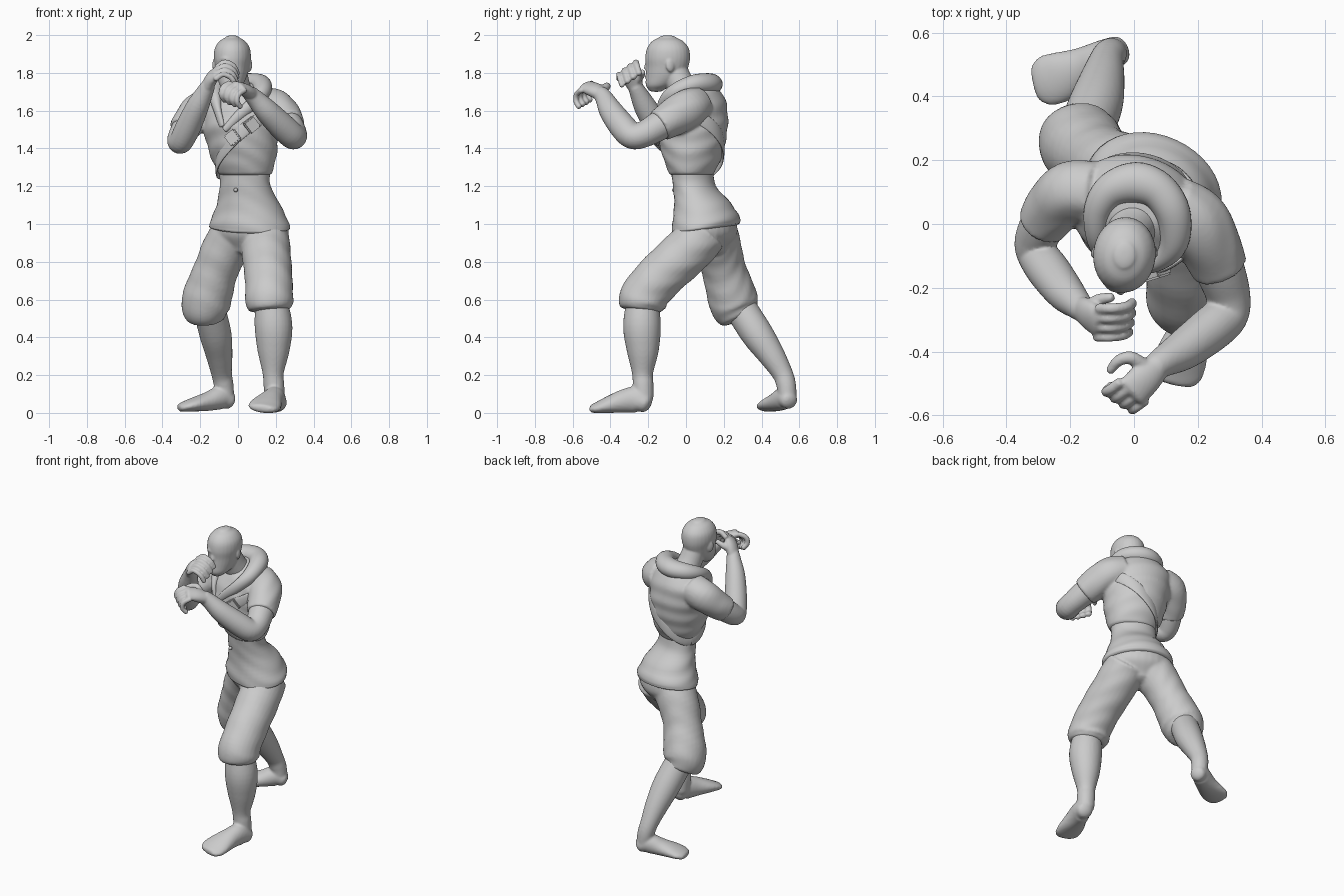
import bpy, bmesh
from math import sin, cos, pi, radians
from mathutils import Vector, Matrix


def spline(pts, n=5):
    """Catmull-Rom through (x, y, z, radius a, radius b)."""
    p = [Vector(q if len(q) == 5 else (*q, q[3])) for q in pts]
    p = [2 * p[0] - p[1]] + p + [2 * p[-1] - p[-2]]
    out = []
    for a, b, c, d in zip(p, p[1:], p[2:], p[3:]):
        for k in range(n):
            t = k / n
            out.append(0.5 * (2 * b + (c - a) * t + (2 * a - 5 * b + 4 * c - d) * t * t
                              + (3 * b - a - 3 * c + d) * t ** 3))
    return out + [p[-2]]


def loft(bm, pts, ref=(1, 0, 0), yaw=None, cap=0.6, fold=0, seg=28):
    """Capped elliptical tube; yaw keeps the rings horizontal."""
    s = spline(pts)
    pos = [Vector(q[:3]) for q in s]
    rings = []
    for i, q in enumerate(s):
        if yaw is None:
            t = (pos[min(i + 1, len(s) - 1)] - pos[max(i - 1, 0)]).normalized()
            r = Vector(ref)
            a = (r - t * r.dot(t)).normalized()
        else:
            t, a = Vector((0, 0, 1)), Vector((cos(radians(yaw)), sin(radians(yaw)), 0))
        rings.append((pos[i], a, t.cross(a), t, q[3], q[4]))

    def ends(ring, sign):
        c, a, b, t, ra, rb = ring
        return [(c + t * sign * cap * min(ra, rb) * sin(k), a, b, t, ra * cos(k), rb * cos(k))
                for k in (0.4, 0.8, 1.1, 1.4)]
    rings = ends(rings[0], -1)[::-1] + rings + ends(rings[-1], 1)
    rows = []
    for c, a, b, t, ra, rb in rings:
        row = []
        for j in range(seg):
            th = 2 * pi * j / seg
            f = 1 + fold * sin(62 * c.z + 3 * sin(th + 0.6) + 2 * cos(2 * th))
            row.append(bm.verts.new(c + a * ra * f * cos(th) + b * rb * f * sin(th)))
        rows.append(row)
    for r0, r1 in zip(rows, rows[1:]):
        for j in range(seg):
            k = (j + 1) % seg
            bm.faces.new((r0[j], r0[k], r1[k], r1[j]))
    bm.faces.new(rows[0][::-1])
    bm.faces.new(rows[-1])


def ball(bm, loc, size, yaw=0):
    m = Matrix.Translation(loc) @ Matrix.Rotation(radians(yaw), 4, 'Z') @ Matrix.Diagonal((*size, 1))
    bmesh.ops.create_uvsphere(bm, u_segments=20, v_segments=12, radius=1, matrix=m)


def finish(bm, name, voxel=0, smooth=4, shade=True):
    """Make the object; a voxel size melts its overlapping pieces together."""
    bmesh.ops.recalc_face_normals(bm, faces=bm.faces)
    for f in bm.faces:
        f.smooth = shade
    me = bpy.data.meshes.new(name)
    bm.to_mesh(me)
    bm.free()
    ob = bpy.data.objects.new(name, me)
    bpy.context.collection.objects.link(ob)
    if voxel:
        r = ob.modifiers.new("fuse", 'REMESH')
        r.mode, r.voxel_size, r.use_smooth_shade = 'VOXEL', voxel, True
        sm = ob.modifiers.new("soften", 'SMOOTH')
        sm.factor, sm.iterations = 0.5, smooth
    return ob


# head and neck
bm = bmesh.new()
loft(bm, [(-.04, -.158, 1.71, .035, .04), (-.036, -.14, 1.735, .06, .073),
          (-.033, -.113, 1.78, .079, .1), (-.03, -.1, 1.83, .089, .112),
          (-.03, -.097, 1.88, .098, .119), (-.03, -.096, 1.93, .093, .111),
          (-.03, -.097, 1.967, .069, .083), (-.03, -.098, 1.988, .036, .044)], yaw=-6, cap=.3)
loft(bm, [(.01, .03, 1.64, .085), (-.01, -.025, 1.73, .074), (-.025, -.065, 1.82, .07)])
loft(bm, [(-.04, -.201, 1.872, .009), (-.041, -.206, 1.845, .012), (-.042, -.208, 1.825, .016)])  # nose
loft(bm, [(-.105, -.16, 1.868, .01), (-.07, -.198, 1.876, .013), (-.04, -.205, 1.868, .01),
          (-.005, -.195, 1.876, .013), (.035, -.155, 1.868, .01)], ref=(0, 0, 1))  # brow
loft(bm, [(-.07, -.192, 1.778, .006), (-.04, -.207, 1.781, .011), (-.01, -.189, 1.778, .006)], ref=(0, 0, 1))  # lips
for x, w in ((.061, 20), (-.12, -30)):
    ball(bm, (x, -.083, 1.842), (.012, .024, .038), w)
finish(bm, "head", .006, 3)

# shirt below the jacket, its hem rising towards the back
bm = bmesh.new()
loft(bm, [(.062, .107, .955, .221, .17), (.06, .107, 1.0, .213, .172), (.056, .092, 1.1, .174, .15),
          (.038, .045, 1.2, .14, .108), (.036, .03, 1.3, .14, .105)], yaw=-25, cap=.1, fold=.01, seg=40)
ball(bm, (-.012, -.063, 1.18), (.011, .011, .011))
for v in bm.verts:
    v.co.z += min(max(0, 1.08 - v.co.z) / .12, 1) * .05 * (v.co.y + .07) / .36
finish(bm, "shirt")

# jacket: torso with short sleeves
torso = [(.038, .03, 1.265, .144, .114), (.03, .033, 1.35, .176, .15), (.02, .033, 1.45, .194, .177),
         (.01, .035, 1.55, .205, .185), (.01, .048, 1.65, .2, .157), (.01, .057, 1.71, .14, .117),
         (.01, .055, 1.74, .09, .08)]
bm = bmesh.new()
loft(bm, torso, yaw=-22, cap=.12, fold=.016, seg=48)
loft(bm, [(.12, .06, 1.635, .095), (.19, .01, 1.61, .105), (.235, -.06, 1.57, .1), (.27, -.14, 1.522, .087)],
     ref=(0, 0, 1), cap=.1, fold=.018)
loft(bm, [(-.12, .1, 1.63, .095), (-.2, .1, 1.6, .098), (-.25, .055, 1.55, .09), (-.29, .0, 1.495, .079)],
     ref=(0, 0, 1), cap=.1, fold=.018)
finish(bm, "jacket", .009, 5)

# hood lying round the neck, running down to the lapels
bm = bmesh.new()
loft(bm, [(-.07, -.137, 1.5, .016, .01), (.0, -.14, 1.57, .026, .018), (.075, -.12, 1.635, .036, .028),
          (.125, -.06, 1.695, .045, .045), (.122, .035, 1.738, .05, .055), (.075, .105, 1.743, .055, .06),
          (.005, .13, 1.74, .055, .064), (-.07, .107, 1.732, .05, .055), (-.112, .045, 1.71, .042, .045),
          (-.118, -.04, 1.665, .035, .033), (-.105, -.1, 1.59, .025, .018),
          (-.085, -.125, 1.52, .016, .01)], ref=(0, 0, 1))
finish(bm, "hood")


def on_torso(deg, z, lift=0):
    """Point on the jacket surface and its outward direction."""
    q = min(spline(torso, 12), key=lambda v: abs(v[2] - z))
    th, w = radians(deg), radians(-22)
    x, y = (q[3] + lift) * cos(th), (q[4] + lift) * sin(th)
    d = Vector((x * cos(w) - y * sin(w), x * sin(w) + y * cos(w), 0))
    return Vector((q[0], q[1], z)) + d, d.normalized()


# diagonal chest strap and its two pouches
bm = bmesh.new()
loft(bm, [(*on_torso(d, 1.43 + .16 * cos(radians(d)))[0], .034, .008) for d in range(-180, 181, 20)],
     ref=(0, 0, 1))
finish(bm, "chest_strap")
for i, d in enumerate((-83, -53)):
    p, out = on_torso(d, 1.44 + .14 * cos(radians(d)), .004)
    bm = bmesh.new()
    rot = out.to_track_quat('Z', 'Y').to_matrix().to_4x4() @ Matrix.Rotation(radians(38), 4, 'Z')
    bmesh.ops.create_cube(bm, size=1, matrix=Matrix.Translation(p) @ rot @ Matrix.Diagonal((.068, .07, .035, 1)))
    bmesh.ops.bevel(bm, geom=bm.edges[:], offset=.006, segments=2, affect='EDGES')
    finish(bm, f"pouch_{i + 1}", shade=False)

# cropped trousers
bm = bmesh.new()
loft(bm, [(.055, .11, .87, .12, .1), (.06, .11, .94, .2, .15), (.06, .105, 1.02, .195, .155)], yaw=-25, cap=.4)
loft(bm, [(.14, .1, .96, .128), (.148, .01, .86, .13), (.16, -.12, .74, .127), (.165, -.205, .645, .126),
          (.166, -.232, .585, .128), (.168, -.238, .548, .112)], cap=.1, fold=.012)
loft(bm, [(.0, .14, .97, .13), (-.065, .17, .87, .125), (-.115, .2, .76, .118), (-.158, .24, .63, .13),
          (-.172, .26, .56, .128), (-.168, .285, .505, .104)], cap=.1, fold=.012)
finish(bm, "trousers", .009, 5)

# bare lower legs and feet
bm = bmesh.new()
loft(bm, [(.175, -.23, .6, .085), (.188, -.233, .46, .1), (.188, -.229, .33, .085), (.186, -.23, .21, .056),
          (.19, -.227, .15, .055), (.195, -.225, .08, .053)])
loft(bm, [(.21, -.215, .05, .05, .05), (.196, -.26, .07, .057, .07), (.175, -.33, .062, .064, .062),
          (.15, -.41, .044, .082, .044), (.135, -.465, .03, .083, .03), (.128, -.492, .024, .068, .023)],
     ref=(.95, .3, 0))
finish(bm, "left_lower_leg", .008, 4)
bm = bmesh.new()
loft(bm, [(-.155, .285, .56, .085), (-.12, .375, .42, .085), (-.1, .45, .31, .071), (-.087, .51, .21, .055),
          (-.076, .53, .15, .052), (-.068, .537, .09, .048)])
loft(bm, [(-.047, .545, .065, .047, .045), (-.09, .525, .08, .055, .062), (-.16, .49, .06, .065, .05),
          (-.235, .46, .044, .08, .037), (-.28, .449, .034, .078, .028), (-.304, .444, .027, .062, .022)],
     ref=(.35, -.94, 0))
finish(bm, "right_lower_leg", .008, 4)


def arm(name, limb, palm, across, finger, thumb):
    """Bare arm whose four fingers repeat one curl, stepped across the palm."""
    bm = bmesh.new()
    loft(bm, limb, ref=(0, 0, 1))
    loft(bm, palm, ref=across)
    for i in range(4):
        k = (.0165, .0175, .0165, .0145)[i]
        loft(bm, [(*(Vector(p) + Vector(across) * i), k) for p in finger], ref=across, seg=16)
    loft(bm, thumb, ref=across, seg=16)
    finish(bm, name, .006, 3)


arm("left_arm",
    [(.235, -.06, 1.57, .08), (.272, -.15, 1.515, .077), (.295, -.225, 1.475, .07), (.288, -.285, 1.467, .07),
     (.235, -.335, 1.515, .071), (.155, -.395, 1.595, .063), (.095, -.43, 1.66, .049), (.065, -.45, 1.69, .042)],
    [(.075, -.445, 1.685, .042, .036), (.035, -.485, 1.71, .053, .034), (-.005, -.525, 1.728, .054, .026)],
    (.027, -.019, -.012),
    [(-.045, -.498, 1.745), (-.078, -.522, 1.722), (-.086, -.525, 1.685), (-.068, -.508, 1.655)],
    [(.04, -.45, 1.705, .024), (-.01, -.42, 1.728, .021), (-.05, -.43, 1.725, .018), (-.075, -.46, 1.71, .014)])
arm("right_arm",
    [(-.25, .055, 1.55, .075), (-.29, -.01, 1.485, .071), (-.31, -.06, 1.445, .065), (-.3, -.1, 1.44, .064),
     (-.265, -.15, 1.51, .067), (-.215, -.215, 1.62, .06), (-.175, -.255, 1.7, .045), (-.16, -.27, 1.73, .039)],
    [(-.165, -.265, 1.72, .04, .034), (-.14, -.285, 1.77, .052, .032), (-.11, -.31, 1.8, .054, .025)],
    (-.003, -.03, -.021),
    [(-.11, -.265, 1.83), (-.07, -.265, 1.855), (-.025, -.26, 1.835), (-.005, -.248, 1.795)],
    [(-.145, -.265, 1.755, .024), (-.11, -.238, 1.785, .019), (-.07, -.23, 1.805, .015)])
